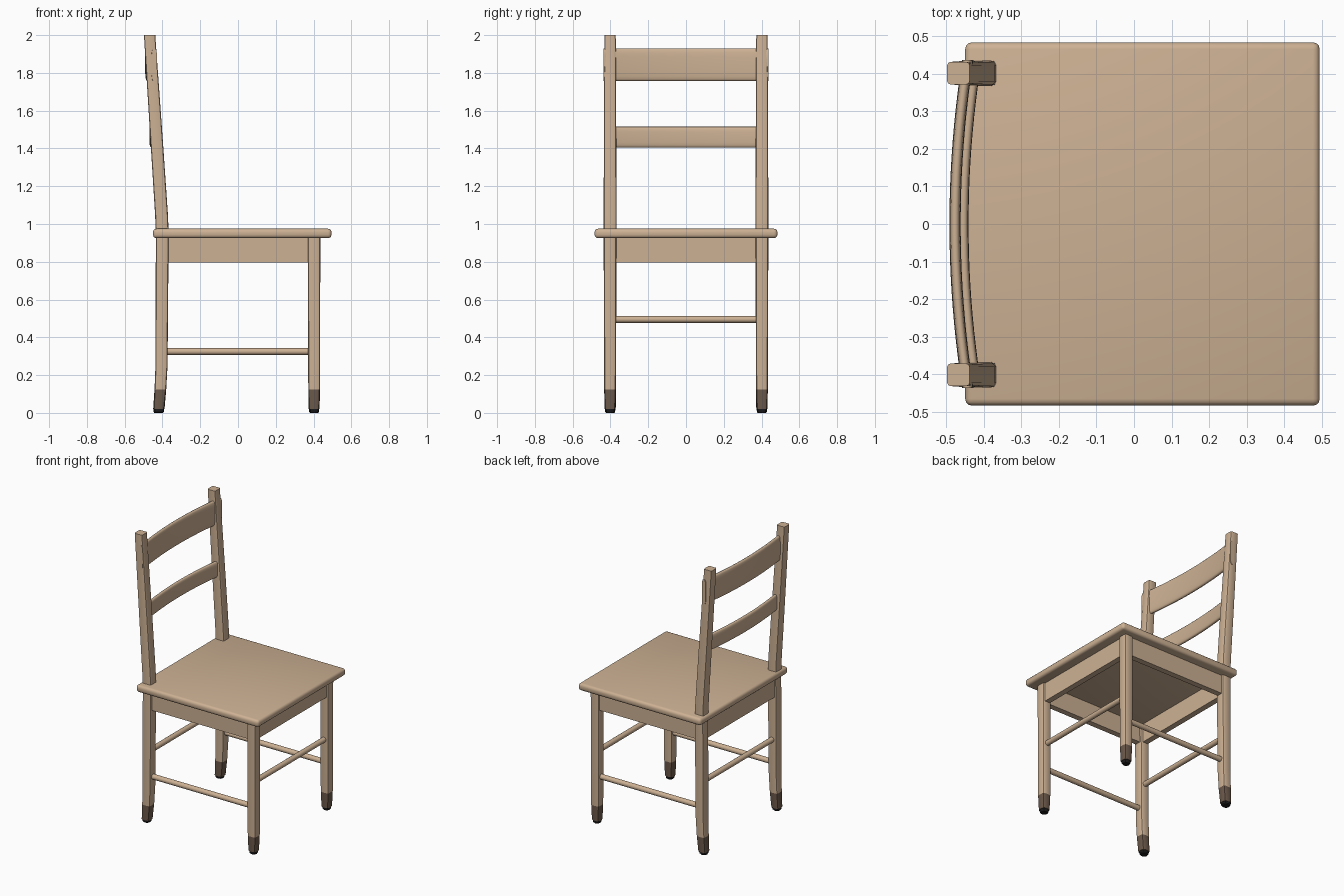
import bpy, bmesh, math
from mathutils import Vector

if "Cube" in bpy.data.objects:
    bpy.data.objects.remove(bpy.data.objects["Cube"])


def material(name, rgb):
    m = bpy.data.materials.new(name)
    m.diffuse_color = (*rgb, 1)
    m.use_nodes = True
    m.node_tree.nodes["Principled BSDF"].inputs["Base Color"].default_value = m.diffuse_color
    return m


WOOD = material("light wood", (0.61, 0.44, 0.295))
SOCK = material("dark brown tip", (0.15, 0.10, 0.07))
PAD = material("black pad", (0.012, 0.011, 0.011))


def finish(name, bm, mats=(WOOD,), angle=35):
    bmesh.ops.recalc_face_normals(bm, faces=bm.faces)
    me = bpy.data.meshes.new(name)
    bm.to_mesh(me)
    bm.free()
    for m in mats:
        me.materials.append(m)
    ob = bpy.data.objects.new(name, me)
    bpy.context.collection.objects.link(ob)
    bpy.ops.object.select_all(action='DESELECT')
    ob.select_set(True)
    bpy.context.view_layer.objects.active = ob
    bpy.ops.object.shade_smooth_by_angle(angle=math.radians(angle))
    return ob


def loft(bm, rings):
    """Skin a list of closed point rings and cap both ends."""
    vr = [[bm.verts.new(p) for p in r] for r in rings]
    for a, b in zip(vr, vr[1:]):
        n = len(a)
        for i in range(n):
            bm.faces.new((a[i], a[(i + 1) % n], b[(i + 1) % n], b[i]))
    bm.faces.new(vr[0])
    bm.faces.new(vr[-1])


def rounded_square(h, r, steps=2):
    pts = []
    for k, (sx, sy) in enumerate(((1, 1), (-1, 1), (-1, -1), (1, -1))):
        for i in range(steps + 1):
            a = math.pi / 2 * (k + i / steps)
            pts.append((sx * (h - r) + r * math.cos(a), sy * (h - r) + r * math.sin(a)))
    return pts


def leg(name, y, stations):
    """stations: (centre x, z, half width, corner radius)"""
    bm = bmesh.new()
    loft(bm, [[(cx + px, y + py, z) for px, py in rounded_square(h, r)]
              for cx, z, h, r in stations])
    for f in bm.faces:
        z = f.calc_center_median().z
        f.material_index = 2 if z < 0.0199 else 1 if z < 0.12 else 0
    finish(name, bm, (WOOD, SOCK, PAD))


def box(name, lo, hi, bevel, seg):
    bm = bmesh.new()
    bmesh.ops.create_cube(bm, size=1)
    lo, hi = Vector(lo), Vector(hi)
    for v in bm.verts:
        v.co = (lo + hi) / 2 + v.co * (hi - lo)
    if bevel:
        bmesh.ops.bevel(bm, geom=bm.edges[:], offset=bevel, segments=seg,
                        profile=0.5, affect='EDGES')
    return finish(name, bm)


def rod(name, a, b, r):
    a, b = Vector(a), Vector(b)
    d = (b - a).normalized()
    u = d.cross(Vector((0, 0, 1)))
    w = d.cross(u)
    bm = bmesh.new()
    loft(bm, [[p + r * (math.cos(t) * u + math.sin(t) * w)
               for t in (i * math.tau / 16 for i in range(16))] for p in (a, b)])
    finish(name, bm)


def slat(name, x_mid, x_end, half_y, z0, z1, thick):
    """Back slat bowed towards -x, with softly rounded cross-section."""
    bm = bmesh.new()
    zc, hz, n = (z0 + z1) / 2, (z1 - z0) / 2, 20
    rings = []
    for i in range(n + 1):
        y = half_y * (2 * i / n - 1)
        x = x_mid + (x_end - x_mid) * (y / half_y) ** 2
        ring = []
        for k in range(20):
            c, s = math.cos(k * math.tau / 20), math.sin(k * math.tau / 20)
            ring.append((x + thick / 2 * math.copysign(abs(c) ** 0.6, c), y,
                         zc + hz * math.copysign(abs(s) ** 0.6, s)))
        rings.append(ring)
    loft(bm, rings)
    finish(name, bm, angle=50)


# Seat board
box("seat", (-0.45, -0.484, 0.925), (0.495, 0.484, 0.975), 0.018, 3)

# Legs with dark tips and black pads; back legs continue as posts
for side, s in (("right", -1), ("left", 1)):
    leg("front_leg_" + side, s * 0.402, [
        (0.403, 0.0, 0.022, 0.02), (0.403, 0.006, 0.026, 0.022), (0.403, 0.02, 0.027, 0.022),
        (0.403, 0.0201, 0.029, 0.018), (0.403, 0.125, 0.031, 0.013),
        (0.403, 0.5, 0.032, 0.012), (0.403, 0.93, 0.033, 0.012)])
    leg("back_leg_" + side, s * 0.402, [
        (-0.421, 0.0, 0.022, 0.02), (-0.42, 0.006, 0.027, 0.022), (-0.419, 0.02, 0.028, 0.022),
        (-0.419, 0.0201, 0.030, 0.018), (-0.411, 0.125, 0.031, 0.013),
        (-0.405, 0.25, 0.032, 0.012), (-0.403, 0.6, 0.033, 0.012),
        (-0.401, 0.95, 0.034, 0.012), (-0.405, 1.05, 0.034, 0.012),
        (-0.428, 1.4, 0.033, 0.011), (-0.468, 2.0, 0.030, 0.009)])
    # Side apron and low side stretcher
    box("side_apron_" + side, (-0.4, s * 0.402 - 0.02, 0.795),
        (0.4, s * 0.402 + 0.02, 0.93), 0, 0)
    rod("side_stretcher_" + side, (-0.4, s * 0.402, 0.325), (0.4, s * 0.402, 0.325), 0.018)

# Front and back aprons with higher stretchers
for end, x in (("front", 0.403), ("back", -0.403)):
    box(end + "_apron", (x - 0.02, -0.4, 0.795), (x + 0.02, 0.4, 0.93), 0, 0)
    rod(end + "_stretcher", (x, -0.4, 0.495), (x, 0.4, 0.495), 0.018)

# Curved back slats
slat("top_slat", -0.477, -0.443, 0.437, 1.757, 1.93, 0.03)
slat("lower_slat", -0.455, -0.424, 0.41, 1.405, 1.515, 0.028)
